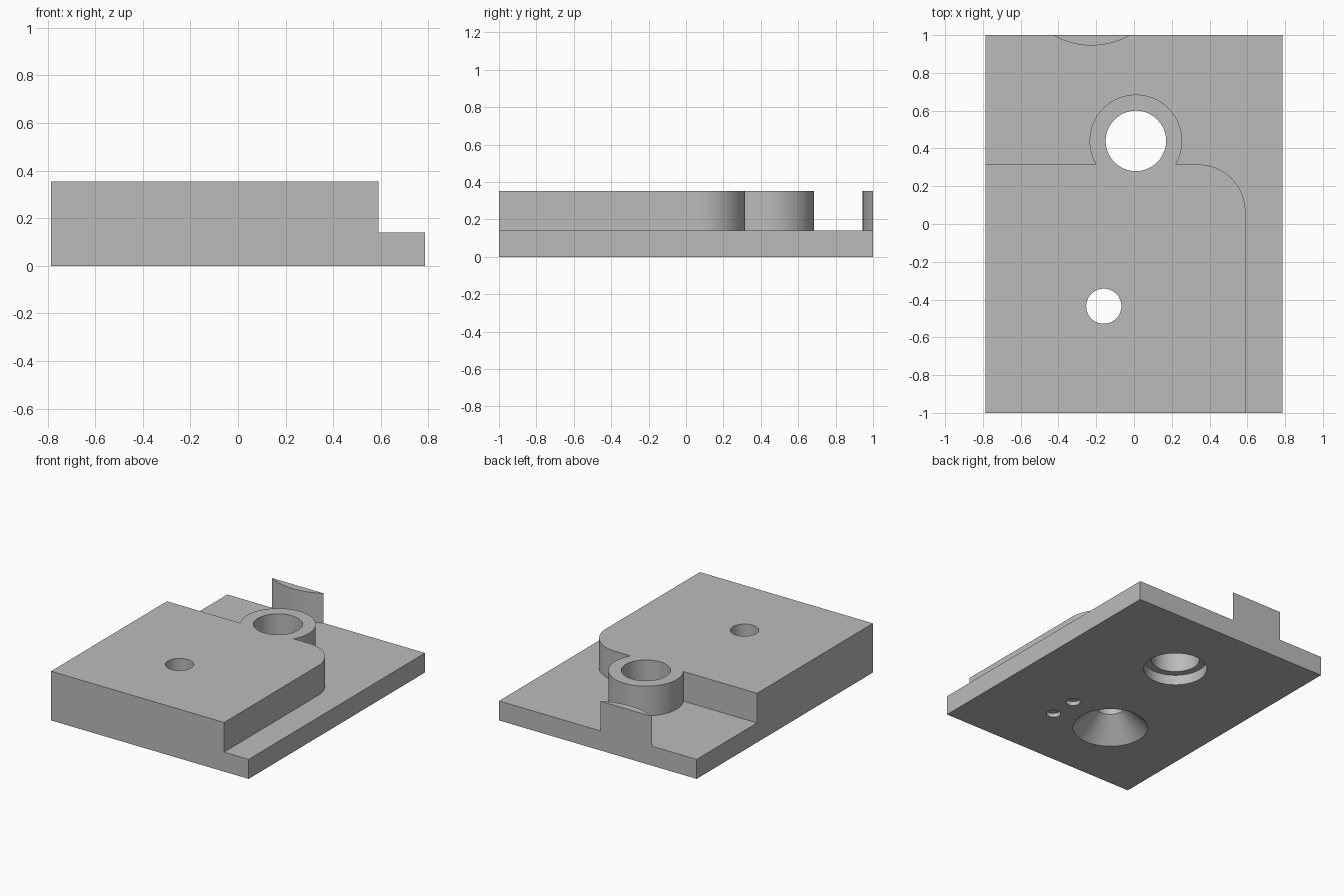
import bpy, math
from math import pi, sin, cos, asin

if "Cube" in bpy.data.objects:
    bpy.data.objects.remove(bpy.data.objects["Cube"])

W, L = 0.785, 1.0          # half width and half length
STEP, TOP = 0.14, 0.353    # base and upper heights
BORE = (0.01, 0.44)
SCREW = (-0.16, -0.435)

grey = bpy.data.materials.new("plain grey")
grey.diffuse_color = (0.5, 0.5, 0.5, 1)
grey.use_nodes = True
grey.node_tree.nodes["Principled BSDF"].inputs["Base Color"].default_value = grey.diffuse_color


def new_object(name, verts, faces):
    mesh = bpy.data.meshes.new(name)
    mesh.from_pydata(verts, [], faces)
    mesh.materials.append(grey)
    obj = bpy.data.objects.new(name, mesh)
    bpy.context.collection.objects.link(obj)
    return obj


def loft(name, rings):
    """Closed solid through rings of equal length, listed bottom to top."""
    n = len(rings[0])
    verts = [p for r in rings for p in r]
    faces = [tuple(reversed(range(n))), tuple(range(len(verts) - n, len(verts)))]
    for k in range(len(rings) - 1):
        for i in range(n):
            j = (i + 1) % n
            faces.append((k*n + i, k*n + j, (k+1)*n + j, (k+1)*n + i))
    return new_object(name, verts, faces)


def extrude(name, outline, z0, z1):
    return loft(name, [[(x, y, z) for x, y in outline] for z in (z0, z1)])


def arc(c, r, a0, a1, n):
    return [(c[0] + r*cos(a0 + (a1 - a0)*i/n), c[1] + r*sin(a0 + (a1 - a0)*i/n))
            for i in range(n + 1)]


def turned_cutter(name, c, profile, n=64):
    """Round cutter from (radius, height) pairs."""
    return loft(name, [[(x, y, z) for x, y in arc(c, r, 0, 2*pi, n)[:-1]]
                       for r, z in profile])


def boolean(target, tool, operation):
    mod = target.modifiers.new(tool.name, 'BOOLEAN')
    mod.operation, mod.object, mod.solver = operation, tool, 'EXACT'
    bpy.context.view_layer.update()
    graph = bpy.context.evaluated_depsgraph_get()
    mesh = bpy.data.meshes.new_from_object(target.evaluated_get(graph))
    target.modifiers.clear()
    target.data = mesh
    bpy.data.objects.remove(tool)


# Base plate
plate = extrude("stepped_plate", [(-W, -L), (W, -L), (W, L), (-W, L)], 0, STEP)

# Raised block with one rounded corner and a round boss on its back edge
edge, side, fillet, boss_r = 0.315, 0.59, 0.25, 0.245
a = asin((edge - BORE[1]) / boss_r)
block = [(-W, -L), (side, -L)]
block += arc((side - fillet, edge - fillet), fillet, 0, pi/2, 24)
block += arc(BORE, boss_r, a, pi - a, 64)
block += [(-W, edge)]
boolean(plate, extrude("raised_block", block, STEP, TOP), 'UNION')

# Curved stop on the back edge
half, sag = 0.205, 0.055
r = (half**2 + sag**2) / (2*sag)
b = asin(half / r)
stop = arc((-0.225, L - sag + r), r, -pi/2 - b, -pi/2 + b, 24)
boolean(plate, extrude("curved_stop", stop, STEP, TOP), 'UNION')

# Counterbored main hole
boolean(plate, turned_cutter("main_bore", BORE,
        [(0.21, -0.1), (0.21, 0.073), (0.16, 0.073), (0.16, 0.5)]), 'DIFFERENCE')

# Screw hole with a conical recess underneath
boolean(plate, turned_cutter("screw_hole", SCREW,
        [(0.348, -0.1), (0.093, 0.155), (0.093, 0.5)]), 'DIFFERENCE')

# Two shallow locating holes underneath
for dy in (-0.102, 0.102):
    boolean(plate, turned_cutter("pin_hole", (0.25, SCREW[1] + dy),
            [(0.047, -0.1), (0.047, 0.03)], 32), 'DIFFERENCE')

bpy.context.view_layer.objects.active = plate
plate.select_set(True)
bpy.ops.object.shade_smooth_by_angle(angle=math.radians(30))
